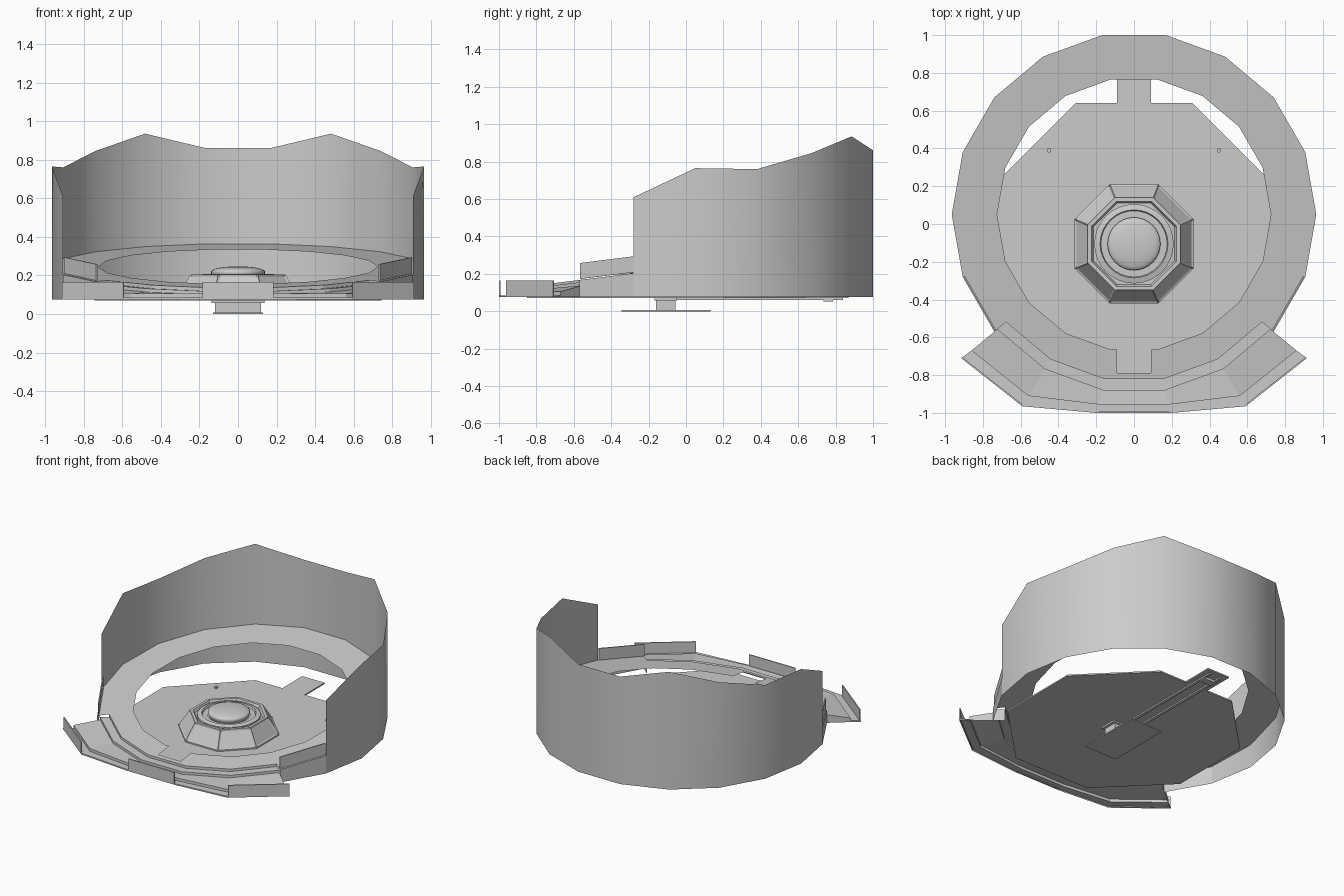
import bpy, bmesh
from math import radians, sin, cos, pi

if "Cube" in bpy.data.objects:
    bpy.data.objects.remove(bpy.data.objects["Cube"])

CY, HUB_Y, BASE = 0.05, -0.105, 0.075   # arena centre, hub centre, lower rim


def tilt(y):
    """Height of the tilted walkway."""
    return 0.245 + 0.125 * (y - CY)


def polar(deg, r, z=None):
    x, y = r * cos(radians(deg)), CY + r * sin(radians(deg))
    return (x, y, tilt(y) if z is None else z)


def finish(name, bm, smooth=None):
    me = bpy.data.meshes.new(name)
    bm.to_mesh(me)
    bm.free()
    ob = bpy.data.objects.new(name, me)
    bpy.context.collection.objects.link(ob)
    if smooth:
        bpy.ops.object.select_all(action='DESELECT')
        ob.select_set(True)
        bpy.context.view_layer.objects.active = ob
        bpy.ops.object.shade_smooth_by_angle(angle=radians(smooth))
    return ob


def sheet(name, rows, smooth=None, closed=False):
    """Skin a grid of points."""
    bm = bmesh.new()
    grid = [[bm.verts.new(p) for p in row] for row in rows]
    n = len(rows[0])
    for a, b in zip(grid, grid[1:]):
        for i in range(n if closed else n - 1):
            j = (i + 1) % n
            bm.faces.new((a[i], a[j], b[j], b[i]))
    bmesh.ops.remove_doubles(bm, verts=bm.verts, dist=1e-5)
    bmesh.ops.recalc_face_normals(bm, faces=bm.faces)
    return finish(name, bm, smooth)


def box(name, lo, hi):
    bm = bmesh.new()
    bmesh.ops.create_cube(bm, size=1)
    for v in bm.verts:
        v.co = [(a + b) / 2 + c * (b - a) for a, b, c in zip(lo, hi, v.co)]
    return finish(name, bm)


def lathe(name, profile, n, centre, turn=0, smooth=None):
    """Revolve (radius, z) points around a vertical axis."""
    rows = [[(centre[0] + r * cos(turn + 2 * pi * i / n),
              centre[1] + r * sin(turn + 2 * pi * i / n), z) for i in range(n)]
            for r, z in profile]
    return sheet(name, rows, smooth, closed=True)


def panel(name, p, q, height=0.085, t=0.008):
    """Thin upright barrier from p to q, made of two halves."""
    mid = tuple((a + b) / 2 for a, b in zip(p, q))
    dx, dy = q[0] - p[0], q[1] - p[1]
    d = (dx * dx + dy * dy) ** 0.5
    nx, ny = -dy / d * t, dx / d * t
    for k, (a, b) in enumerate(((p, mid), (mid, q))):
        ring = lambda e: [(e[0], e[1], e[2]), (e[0] + nx, e[1] + ny, e[2]),
                          (e[0] + nx, e[1] + ny, e[2] + height), (e[0], e[1], e[2] + height)]
        ob = sheet(f"{name}_{k + 1}", [ring(a), ring(b)], closed=True)
        bm = bmesh.new()
        bm.from_mesh(ob.data)
        bmesh.ops.holes_fill(bm, edges=bm.edges, sides=4)
        bmesh.ops.recalc_face_normals(bm, faces=bm.faces)
        bm.to_mesh(ob.data)
        bm.free()


# Tall back wall with wavy top
half = [0.61, 0.765, 0.76, 0.845, 0.935, 0.86]
tops = half + half[::-1]
angles = [-20 + 20 * i for i in range(12)]
sheet("back_wall", [[polar(a, 0.965, BASE) for a in angles],
                    [polar(a, 0.965, z) for a, z in zip(angles, tops)]], 30)

# Low wall continuing under the walkway on both sides
for side, (a, b) in (("right", (-20, -40)), ("left", (200, 220))):
    sheet(f"low_wall_{side}", [[polar(a, 0.965, BASE), polar(b, 0.965, BASE)],
                               [polar(a, 0.965), polar(b, 0.965)]])

# Tilted walkway ring, narrower at the front
ring = ([(a, 0.885) for a in (-80, -60, -40)] + [(a, 0.965) for a in range(-40, 221, 20)]
        + [(a, 0.885) for a in (220, 240, 260)])
sheet("walkway_ring", [[polar(a, 0.725) for a, r in ring], [polar(a, r) for a, r in ring]])

# Front piece of the walkway, with a rectangular notch
yi, yo, yn = polar(-80, 0.725)[1], polar(-80, 0.885)[1], -0.79
xi, xo = polar(-80, 0.725)[0], polar(-80, 0.885)[0]
for s, side in ((1, "right"), (-1, "left")):
    sheet(f"walkway_front_{side}", [[(s * xi, yi, tilt(yi)), (s * xo, yo, tilt(yo))],
                                    [(s * 0.09, yi, tilt(yi)), (s * 0.09, yo, tilt(yo))]])
sheet("walkway_front_strip", [[(-0.09, yn, tilt(yn)), (0.09, yn, tilt(yn))],
                              [(-0.09, yo, tilt(yo)), (0.09, yo, tilt(yo))]])

# Front steps leading down from the walkway
outer_c = [(0.86, -0.67), (0.56, -0.91), (0.19, -0.955)]
outer_d = [(0.915, -0.71), (0.59, -0.965), (0.2, -1.0)]


def drop(pts, dz):
    return [(p[0], p[1], p[2] - dz) for p in pts]


A = [polar(a, 0.885) for a in (-40, -60, -80)]
B = [polar(a, 0.945) for a in (-40, -60, -80)]
B = [(b[0], b[1], a[2] - 0.018) for a, b in zip(A, B)]
C = [(x, y, 0.105) for x, y in outer_c]
D = [(x, y, 0.085) for x, y in outer_d]
rows = [A, drop(A, 0.018), B, drop(B, 0.018), C, drop(C, 0.02), D, drop(D, 0.01)]
rows = [r + [(-x, y, z) for x, y, z in r[::-1]] for r in rows]
sheet("front_steps", rows)
for i, side in ((0, "right"), (-1, "left")):
    col = [r[i] for r in rows]
    sheet(f"steps_end_{side}", [col, [(x, y, BASE) for x, y, z in col]])

# Barrier panels
panel("barrier_centre", (0.185, -1.0, 0.08), (-0.185, -1.0, 0.08), t=-0.008)
for s, side in ((1, "right"), (-1, "left")):
    panel(f"barrier_front_{side}", (s * 0.595, -0.962, 0.08), (s * 0.913, -0.712, 0.08), t=0.008 * s)
    p, q = polar(-40, 0.96), polar(-20, 0.96)
    panel(f"barrier_side_{side}", (s * p[0], p[1], p[2] + 0.005), (s * q[0], q[1], q[2] + 0.005),
          t=0.008 * s)

# Octagonal floor with back tab
k = 1 / cos(pi / 8)
lathe("floor", [(0, 0.07), (0.745 * k, 0.07), (0.745 * k, 0.08), (0, 0.08)], 8, (0, HUB_Y), pi / 8)
box("floor_tab", (-0.09, 0.6, 0.07), (0.09, 0.87, 0.08))
for s in (1, -1):
    lathe("floor_stud", [(0.012, 0.08), (0.012, 0.092), (0, 0.092)], 8, (s * 0.45, 0.39))

# Hub: octagonal skirt with recessed panels
skirt = lathe("hub_skirt", [(0.315 * k, 0.08), (0.315 * k, 0.09), (0.245 * k, 0.205),
                            (0.225 * k, 0.205), (0.215 * k, 0.185), (0, 0.185)], 8, (0, HUB_Y), pi / 8)
bm = bmesh.new()
bm.from_mesh(skirt.data)
sides = [f for f in bm.faces if 0.12 < f.calc_center_median().z < 0.17]
bmesh.ops.inset_individual(bm, faces=sides, thickness=0.014, depth=-0.006)
bm.to_mesh(skirt.data)
bm.free()

# Hub collar and dome
lathe("hub_collar", [(0.21, 0.185), (0.21, 0.2), (0.18, 0.208), (0.175, 0.195), (0.14, 0.195)],
      32, (0, HUB_Y), smooth=30)
dome = [(0.14 * cos(t * pi / 12), 0.22 + 0.027 * sin(t * pi / 12)) for t in range(7)]
lathe("hub_dome", [(0.13, 0.19), (0.14, 0.21)] + dome, 32, (0, HUB_Y), smooth=40)

# Foot plate, pedestal and rails under the floor
box("foot_plate", (-0.13, -0.345, 0), (0.13, 0.13, 0.008))
box("pedestal", (-0.118, -0.16, 0.008), (0.118, -0.055, 0.07))
box("pedestal_flange", (-0.138, -0.168, 0.058), (0.138, -0.047, 0.07))
for s in (1, -1):
    box("under_rail", (s * 0.045 - 0.01, -0.05, 0.06), (s * 0.045 + 0.01, 0.84, 0.07))
box("rail_stop", (-0.05, 0.735, 0.052), (0.05, 0.785, 0.07))
